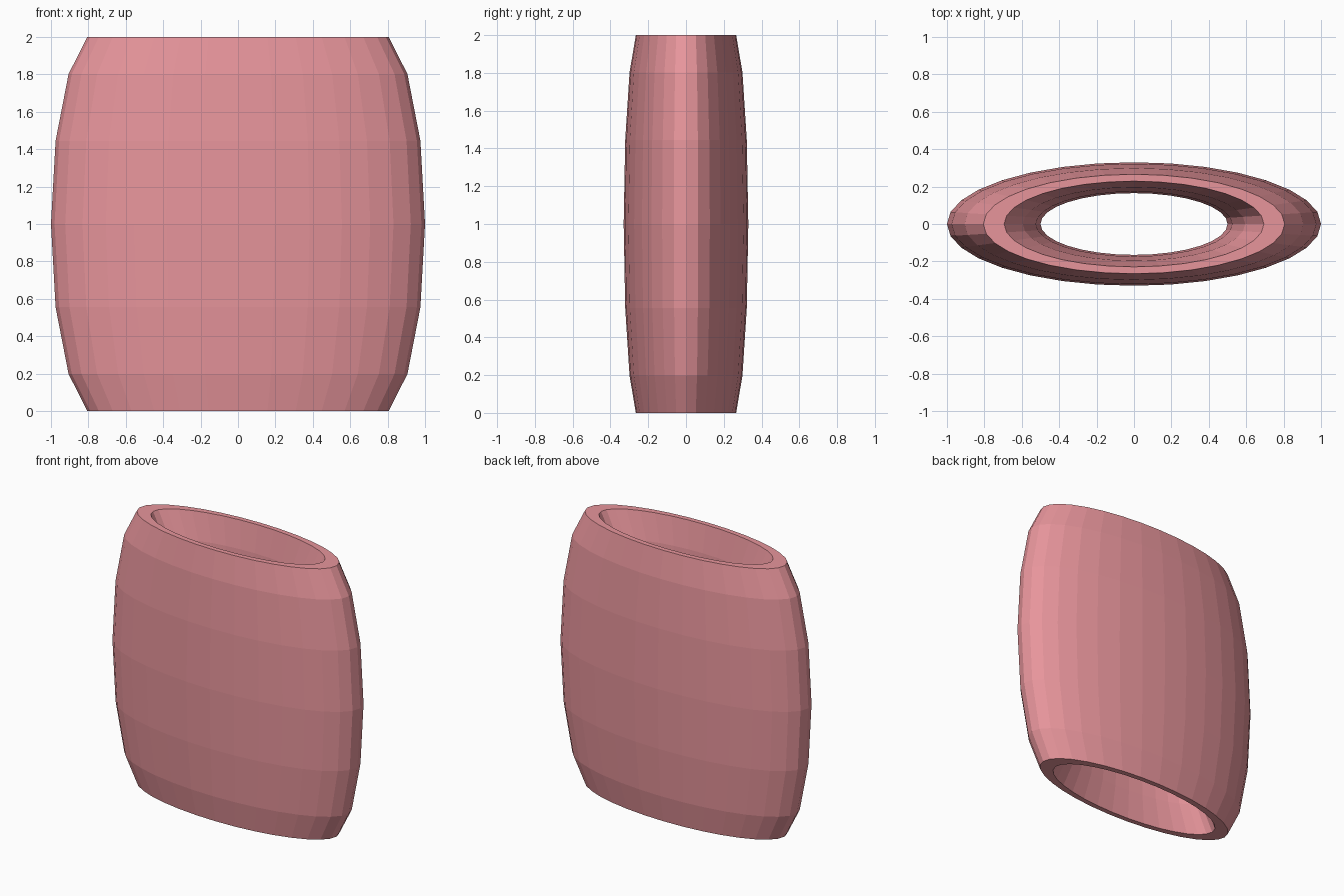
import bpy, math

if "Cube" in bpy.data.objects:
    bpy.data.objects.remove(bpy.data.objects["Cube"])

# Tall flattened ring: a low-poly torus, squeezed in depth and stretched in height
minor_sides = 14
half_height = 0.25 * math.sin(2 * math.pi * 3 / minor_sides)
bpy.ops.mesh.primitive_torus_add(major_segments=32, minor_segments=minor_sides,
                                 major_radius=0.75, minor_radius=0.25,
                                 location=(0, 0, 1))
ring = bpy.context.object
ring.name = "oval_ring"
ring.scale = (1, 0.33, 1 / half_height)
bpy.ops.object.transform_apply(location=False, rotation=False, scale=True)
bpy.ops.object.shade_flat()

# Pink finish
mat = bpy.data.materials.new("pink")
mat.diffuse_color = (0.8, 0.3, 0.33, 1)
mat.use_nodes = True
mat.node_tree.nodes["Principled BSDF"].inputs["Base Color"].default_value = mat.diffuse_color
ring.data.materials.append(mat)
